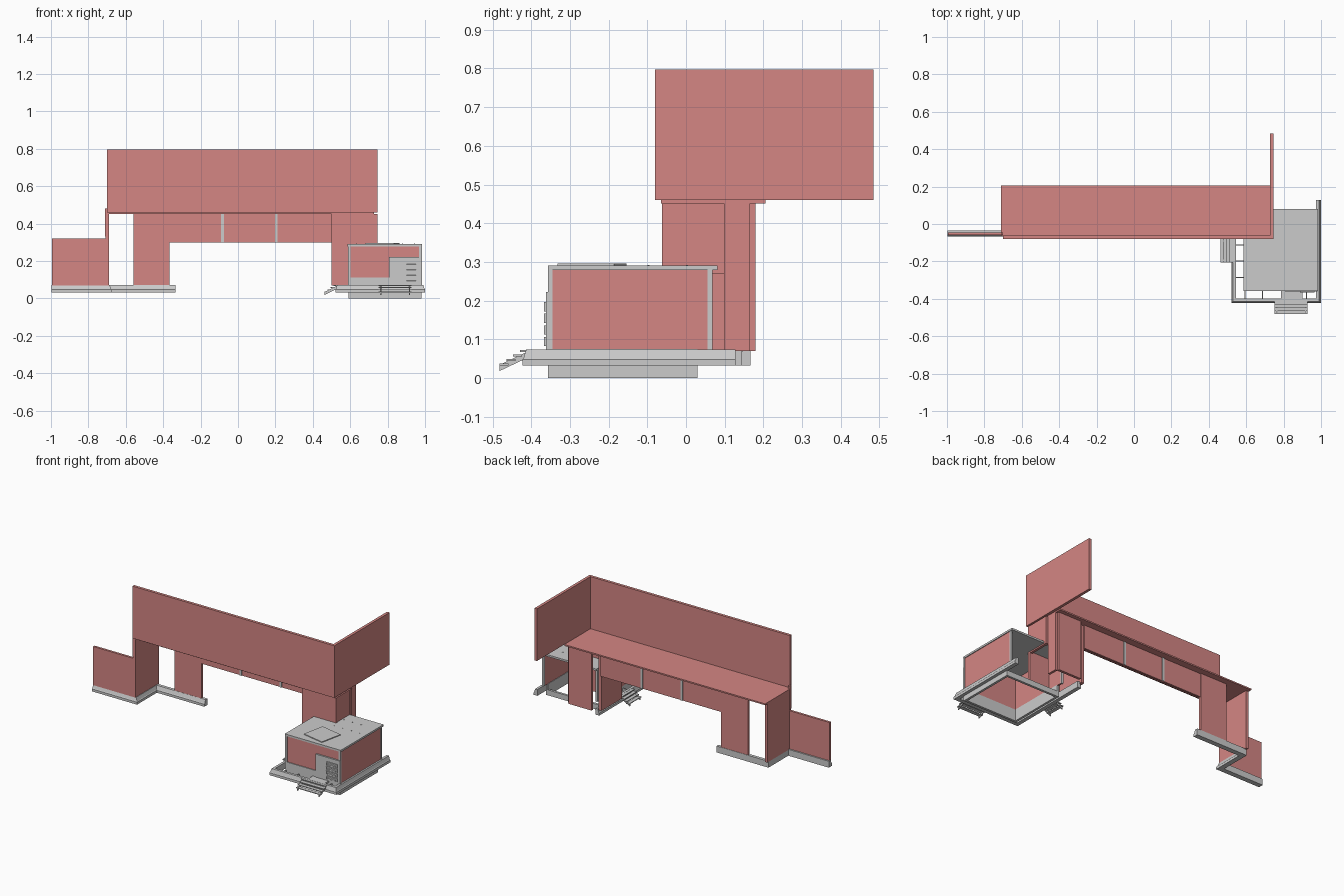
import bpy, bmesh, math
from mathutils import Vector

red = bpy.data.materials.new("red_panel")
red.diffuse_color = (0.66, 0.24, 0.23, 1)


def finish(bm, name, mat=None):
    bmesh.ops.recalc_face_normals(bm, faces=bm.faces)
    me = bpy.data.meshes.new(name)
    bm.to_mesh(me)
    bm.free()
    ob = bpy.data.objects.new(name, me)
    bpy.context.collection.objects.link(ob)
    if mat:
        me.materials.append(mat)
    return ob


def add_box(bm, x0, x1, y0, y1, z0, z1):
    vs = bmesh.ops.create_cube(bm, size=1)["verts"]
    for v in vs:
        v.co = Vector(((x0, x1)[v.co.x > 0], (y0, y1)[v.co.y > 0], (z0, z1)[v.co.z > 0]))
    return vs


def boxes(name, mat, *dims):
    bm = bmesh.new()
    for d in dims:
        add_box(bm, *d)
    return finish(bm, name, mat)


def curb(name, path, profile):
    """Sweep an (offset, z) profile along a flat path with mitred corners."""
    pts = [Vector(p) for p in path]
    bm = bmesh.new()
    rings = []
    for i, p in enumerate(pts):
        dirs = []
        if i > 0:
            dirs.append((p - pts[i - 1]).normalized())
        if i < len(pts) - 1:
            dirs.append((pts[i + 1] - p).normalized())
        ns = [Vector((-d.y, d.x)) for d in dirs]
        n = sum(ns, Vector((0, 0))).normalized()
        n /= n.dot(ns[0])
        rings.append([bm.verts.new((p.x + n.x * o, p.y + n.y * o, z)) for o, z in profile])
    k = len(profile)
    for a, b in zip(rings, rings[1:]):
        for j in range(k):
            bm.faces.new((a[j], a[(j + 1) % k], b[(j + 1) % k], b[j]))
    bm.faces.new(rings[0])
    bm.faces.new(rings[-1][::-1])
    return finish(bm, name)


# Tall upper screens and the long slab below them
boxes("front_screen", red, (-0.70, 0.745, -0.08, -0.062, 0.46, 0.797))
boxes("side_screen", red, (0.727, 0.745, -0.062, 0.485, 0.46, 0.797))
boxes("long_slab", red, (-0.71, 0.727, -0.065, 0.205, 0.451, 0.46))

# Header with grey dividers
boxes("header", red, (-0.365, 0.505, 0.148, 0.16, 0.298, 0.451))
boxes("header_divider", None, *[(x, x + 0.015, 0.144, 0.164, 0.298, 0.451) for x in (-0.09, 0.197)])

# Left walls
boxes("left_rear_wall", red, (-0.558, -0.365, 0.148, 0.165, 0.07, 0.451))
boxes("left_side_wall", red, (-0.708, -0.69, -0.06, 0.18, 0.07, 0.451),
      (-0.712, -0.70, -0.06, -0.045, 0.33, 0.48))
boxes("left_wing_wall", red, (-0.995, -0.69, -0.06, -0.045, 0.07, 0.32))

# Right walls
boxes("right_front_wall", red, (0.50, 0.745, -0.062, -0.045, 0.07, 0.451))
boxes("right_side_wall", red, (0.727, 0.743, -0.045, 0.08, 0.27, 0.451),
      (0.722, 0.745, 0.08, 0.10, 0.27, 0.451), (0.715, 0.73, 0.10, 0.165, 0.07, 0.451))
boxes("right_inner_wall", red, (0.50, 0.522, -0.045, 0.15, 0.07, 0.451))
boxes("right_rear_wall", red, (0.55, 0.715, 0.163, 0.18, 0.07, 0.451))

# Stepped grey curbs
section = [(0, 0.032), (0, 0.048), (0.004, 0.052), (0.012, 0.073), (0.032, 0.073), (0.032, 0.032)]
curb("left_curb", [(-0.997, -0.068), (-0.675, -0.068), (-0.675, 0.135), (-0.335, 0.135)], section)
curb("right_curb", [(0.52, 0.145), (0.52, -0.423), (1.0, -0.423), (1.0, 0.128)],
     [(o * 0.8, z) for o, z in section])

# Thin joists and landing between curb and cabin
boxes("joists", None,
      *[(0.545, 0.59, y, y + 0.006, 0.045, 0.06) for y in (-0.29, -0.2, -0.115)],
      *[(x, x + 0.006, -0.4, -0.355, 0.045, 0.06) for x in (0.59, 0.685, 0.92)],
      (0.785, 0.9, -0.4, -0.355, 0.06, 0.072))

# Cabin: base skirt, walls, frame, roof; open at the back
boxes("cabin_skirt", None, (0.59, 0.98, -0.357, -0.342, 0, 0.075), (0.59, 0.605, -0.342, 0.03, 0, 0.075),
      (0.965, 0.98, -0.342, 0.03, 0, 0.075), (0.605, 0.965, 0.015, 0.03, 0, 0.035))
boxes("cabin_walls", red, (0.59, 0.98, -0.352, -0.342, 0.073, 0.28),
      (0.59, 0.602, -0.342, 0.058, 0.073, 0.28), (0.968, 0.98, -0.342, 0.058, 0.073, 0.28))
boxes("cabin_posts", None, *[(x, x + 0.014, y, y + 0.012, 0.073, 0.28)
                             for x in (0.587, 0.969) for y in (-0.357, 0.056)])
boxes("cabin_dado", None, (0.59, 0.81, -0.357, -0.35, 0.073, 0.112))
boxes("cabin_roof", None, (0.585, 0.985, -0.357, 0.081, 0.279, 0.291))

# Roof hatch, slightly turned
hatch = boxes("roof_hatch", None, (-0.077, 0.077, -0.075, 0.075, 0, 0.006))
hatch.location = (0.773, -0.243, 0.29)
hatch.rotation_euler.z = math.radians(-12)

# Roof rivets
bm = bmesh.new()
for i in range(6):
    for y in (-0.1, 0.0):
        x = 0.63 + i * 0.062
        add_box(bm, x, x + 0.005, y, y + 0.005, 0.29, 0.2925)
finish(bm, "roof_rivets")

# Door plate with louvred vents
boxes("door_plate", None, (0.808, 0.982, -0.362, -0.352, 0.073, 0.222))
bm = bmesh.new()
for i in range(4):
    z = 0.082 + i * 0.03
    for d in ((0.887, 0.965, z, z + 0.004), (0.887, 0.965, z + 0.02, z + 0.024),
              (0.887, 0.892, z, z + 0.024), (0.96, 0.965, z, z + 0.024)):
        add_box(bm, d[0], d[1], -0.367, -0.36, d[2], d[3])
    slat = add_box(bm, 0.9, 0.952, -0.366, -0.36, z + 0.008, z + 0.014)
    for v in slat:
        if v.co.y < -0.363:
            v.co.z -= 0.004
finish(bm, "door_vents")


# Stairs: thin treads carried by sloping stringers, climbing towards +y
def stairs(name, width, steps, run, top):
    bm = bmesh.new()
    for i in range(steps):
        y = -run + i * run / steps
        z = top - (steps - 1 - i) * 0.0115
        add_box(bm, 0, width, y, y + run / steps + 0.006, z - 0.005, z)
    for x in (0.008, width - 0.014):
        for v in add_box(bm, x, x + 0.006, -run, 0, 0, 0.016):
            v.co.z += 0.018 if v.co.y < -0.01 else top - 0.021
    return finish(bm, name)


front = stairs("front_stairs", 0.175, 4, 0.07, 0.072)
front.location = (0.752, -0.412, 0)
side = stairs("side_stairs", 0.125, 4, 0.065, 0.072)
side.location = (0.528, -0.08, 0)
side.rotation_euler.z = math.radians(-90)
